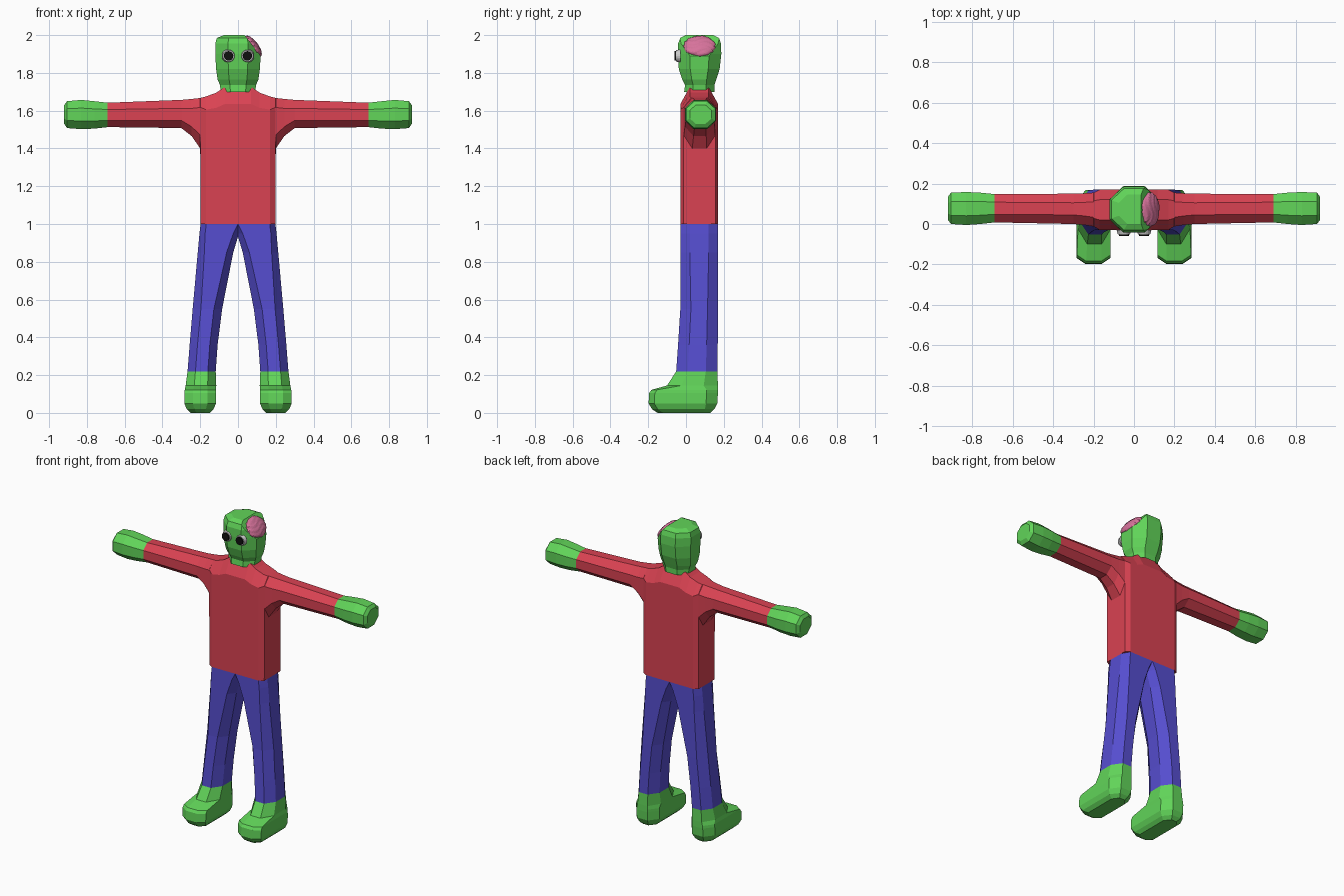
import bpy, bmesh, math
from mathutils import Vector, Matrix

if "Cube" in bpy.data.objects:
    bpy.data.objects.remove(bpy.data.objects["Cube"])

COLOURS = {"green": (.12, .66, .10), "red": (.70, .055, .085), "blue": (.093, .076, .63),
           "pink": (.68, .17, .33), "black": (.005, .005, .005)}
MATS = {}
for key, rgb in COLOURS.items():
    MATS[key] = bpy.data.materials.new(key)
    MATS[key].diffuse_color = (*rgb, 1)


def finish(name, bm, colour=None, mirror=False):
    bmesh.ops.recalc_face_normals(bm, faces=bm.faces)
    me = bpy.data.meshes.new(name)
    bm.to_mesh(me)
    bm.free()
    ob = bpy.data.objects.new(name, me)
    bpy.context.collection.objects.link(ob)
    if colour:
        me.materials.append(MATS[colour])
    if mirror:
        mod = ob.modifiers.new("mirror", "MIRROR")
        mod.use_mirror_merge = False
    return ob


def octagon(u0, u1, v0, v1, cu, c0, c1):
    """Chamfered rectangle: cu along u, c0 / c1 along v at the low / high side."""
    return [(u0 + cu, v0), (u1 - cu, v0), (u1, v0 + c0), (u1, v1 - c1),
            (u1 - cu, v1), (u0 + cu, v1), (u0, v1 - c1), (u0, v0 + c0)]


def loft(axis, stations, caps=(True, True)):
    """Skin octagons along x (section y,z) or z (section x,y)."""
    bm = bmesh.new()
    rings = []
    for s in stations:
        t, u0, u1, v0, v1 = s[:5]
        cu, c0, c1 = s[5:] if len(s) > 5 else ((u1 - u0) * .28, (v1 - v0) * .28, (v1 - v0) * .28)
        rings.append([bm.verts.new((t, u, v) if axis == "x" else (u, v, t))
                      for u, v in octagon(u0, u1, v0, v1, cu, c0, c1)])
    for a, b in zip(rings, rings[1:]):
        for i in range(8):
            j = (i + 1) % 8
            bm.faces.new((a[i], a[j], b[j], b[i]))
    if caps[0]:
        bm.faces.new(rings[0])
    if caps[1]:
        bm.faces.new(rings[-1])
    return bm


# shirt: one skin running sleeve - chest - sleeve
half = [(.0, -.03, .17, 1.0, 1.725, .05, 0, .09),
        (.07, -.03, .17, 1.0, 1.725, .05, 0, .09),
        (.115, -.03, .17, 1.0, 1.695, .05, 0, .08),
        (.17, -.03, .17, 1.0, 1.675, .05, 0, .07),
        (.198, -.012, .155, 1.0, 1.668, .04, 0, .05),
        (.20, -.012, .155, 1.40, 1.667, .045, .07, .05),
        (.245, -.005, .152, 1.465, 1.662, .045, .05, .05),
        (.30, 0, .15, 1.508, 1.657, .045, .04, .045),
        (.69, .008, .148, 1.513, 1.642, .04, .036, .036)]
shirt = [(-s[0], *s[1:]) for s in reversed(half[1:])] + half
finish("shirt", loft("x", shirt, (False, False)), "red")

# hands
finish("hand", loft("x", [(.69, .008, .148, 1.513, 1.642, .04, .036, .036),
                          (.76, .0, .155, 1.505, 1.65),
                          (.83, -.005, .158, 1.502, 1.657),
                          (.905, .0, .155, 1.508, 1.65),
                          (.92, .02, .135, 1.53, 1.63)], (False, True)), "green", True)

# trouser legs
finish("trouser_leg", loft("z", [(1.0, -.03, .198, -.03, .17, .03, .05, .05),
                                 (.95, -.005, .204, -.03, .17, .03, .05, .05),
                                 (.85, .025, .213, -.03, .17, .035, .05, .05),
                                 (.55, .084, .24, -.03, .17),
                                 (.36, .108, .256, -.042, .168),
                                 (.22, .118, .267, -.052, .166)], (False, False)), "blue", True)

# feet
finish("foot", loft("z", [(.22, .118, .267, -.052, .166),
                          (.145, .115, .277, -.10, .169),
                          (.122, .116, .282, -.183, .169, .045, .03, .06),
                          (.105, .116, .284, -.195, .169, .045, .03, .06),
                          (.05, .116, .284, -.198, .166, .045, .03, .06),
                          (.02, .13, .272, -.18, .15, .04, .03, .05),
                          (.0, .15, .25, -.15, .13, .03, .03, .04)], (False, True)), "green", True)

# head, with a slanted slice taken off the upper left side
head = loft("z", [(1.70, -.092, .092, -.01, .15),
                  (1.735, -.095, .095, -.005, .15),
                  (1.765, -.108, .108, -.02, .16),
                  (1.82, -.116, .116, -.038, .178),
                  (1.90, -.12, .12, -.043, .187),
                  (1.955, -.12, .12, -.042, .185),
                  (1.985, -.112, .112, -.03, .175),
                  (2.0, -.075, .075, .0, .145)], (False, True))
normal = Vector((.11, 0, .085)).normalized()
cut = bmesh.ops.bisect_plane(head, geom=head.verts[:] + head.edges[:] + head.faces[:],
                             plane_co=(.035, 0, 2.0), plane_no=normal, clear_outer=True)
bmesh.ops.contextual_create(head, geom=[e for e in cut["geom_cut"] if isinstance(e, bmesh.types.BMEdge)])
finish("head", head, "green")

# exposed brain: flattened, ridged dome sitting on the slice
bm = bmesh.new()
bmesh.ops.create_uvsphere(bm, u_segments=32, v_segments=20, radius=1)
for v in bm.verts:
    x, y, z = v.co
    v.co *= 1 + .035 * math.sin(14 * x + 2.5 * math.sin(4 * y))
    v.co = Vector((v.co.x * .066, v.co.y * .084, v.co.z * .026))
tilt = Vector((0, 0, 1)).rotation_difference(normal).to_matrix().to_4x4()
bm.transform(Matrix.Translation((.08, .072, 1.942)) @ tilt)
finish("brain", bm, "pink")


# eyes and pupils
def disc(name, y0, y1, r0, r1, colour=None):
    bm = bmesh.new()
    bmesh.ops.create_cone(bm, cap_ends=True, segments=20, radius1=r0, radius2=r1, depth=y0 - y1)
    bm.transform(Matrix.Translation((.05, (y0 + y1) / 2, 1.89)) @ Matrix.Rotation(math.pi / 2, 4, "X"))
    finish(name, bm, colour, True)


disc("eye", -.03, -.052, .036, .03)
disc("pupil", -.045, -.06, .025, .025, "black")

for m in bpy.data.materials:
    if m.users and not m.is_grease_pencil:
        m.use_nodes = True
        m.node_tree.nodes["Principled BSDF"].inputs["Base Color"].default_value = m.diffuse_color
